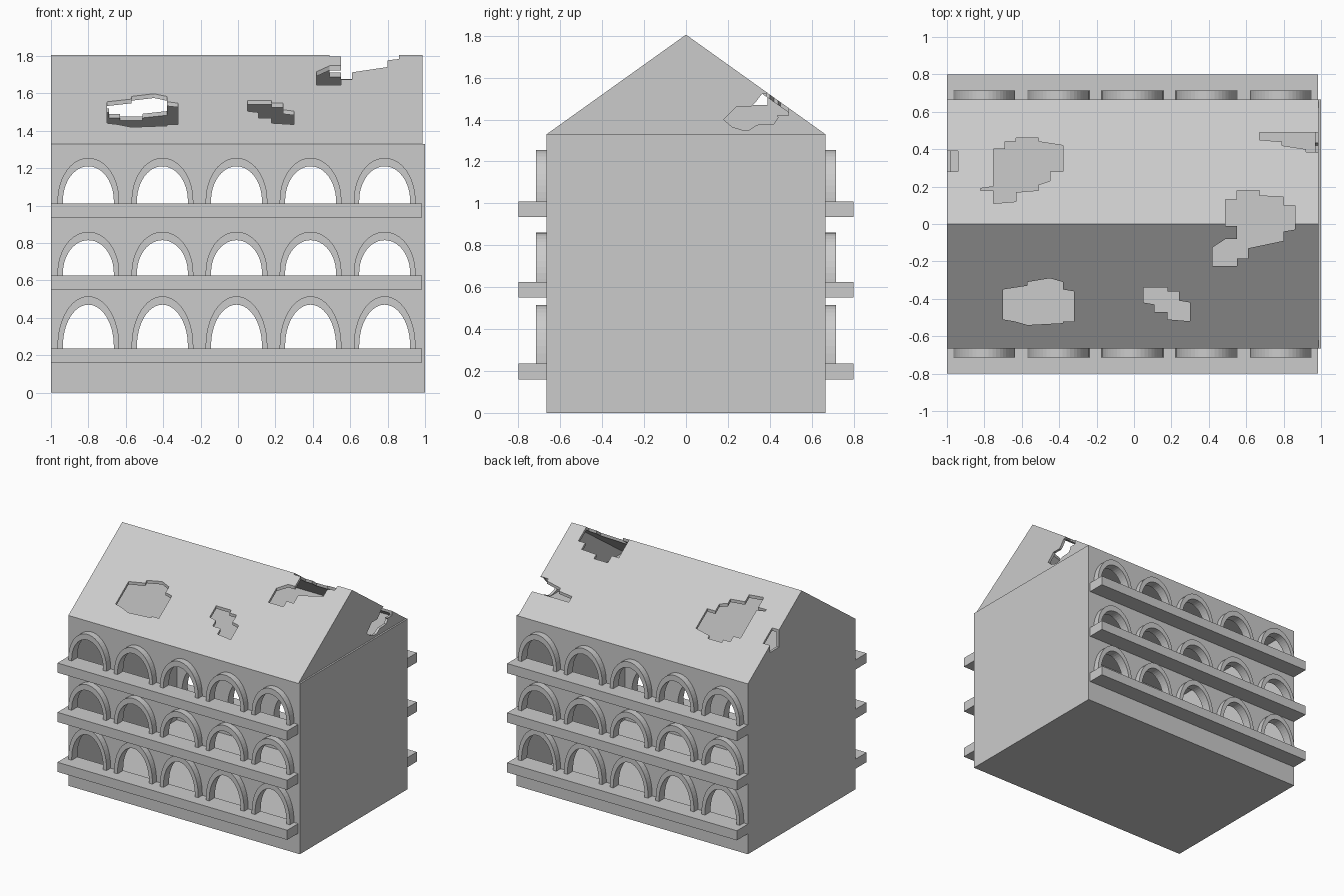
import bpy, bmesh
from math import cos, sin, pi

if "Cube" in bpy.data.objects:
    bpy.data.objects.remove(bpy.data.objects["Cube"])

HALF_Y, EAVE, APEX, T = 0.665, 1.33, 1.805, 0.02
ARCH_X = [-0.8 + 0.396 * i for i in range(5)]
# (sill height, outer arch top) per storey
STOREYS = [(0.235, 0.515), (0.625, 0.86), (1.01, 1.255)]


def prism(name, pts, axis, lo, hi):
    """Extrude a 2D outline along an axis between lo and hi."""
    put = {'x': lambda a, b, t: (t, a, b),
           'y': lambda a, b, t: (a, t, b),
           'z': lambda a, b, t: (a, b, t)}[axis]
    bm = bmesh.new()
    face = bm.faces.new([bm.verts.new(put(a, b, lo)) for a, b in pts])
    ext = bmesh.ops.extrude_face_region(bm, geom=[face], use_keep_orig=True)
    moved = [v for v in ext['geom'] if isinstance(v, bmesh.types.BMVert)]
    bmesh.ops.translate(bm, verts=moved, vec=put(0, 0, hi - lo))
    bmesh.ops.recalc_face_normals(bm, faces=bm.faces)
    mesh = bpy.data.meshes.new(name)
    bm.to_mesh(mesh)
    bm.free()
    ob = bpy.data.objects.new(name, mesh)
    bpy.context.collection.objects.link(ob)
    return ob


def rect(x0, x1, y0, y1):
    return [(x0, y0), (x1, y0), (x1, y1), (x0, y1)]


def cut(ob, cutter):
    """Subtract cutter from ob and remove the cutter."""
    cutter.hide_render = True
    mod = ob.modifiers.new("cut", 'BOOLEAN')
    mod.operation, mod.solver, mod.object = 'DIFFERENCE', 'EXACT', cutter
    bpy.context.view_layer.objects.active = ob
    bpy.ops.object.modifier_apply(modifier=mod.name)
    bpy.data.objects.remove(cutter)


def arch(x, base, top, r, leg=0.015, n=24):
    """Half-ellipse outline on short straight legs, from right to left."""
    curve = [(x + r * cos(pi * i / n), base + leg + (top - base - leg) * sin(pi * i / n))
             for i in range(n + 1)]
    return [(x + r, base)] + curve + [(x - r, base)]


# hollow wall box
walls = prism("walls", rect(-1, 1, -HALF_Y, HALF_Y), 'z', 0, EAVE)
cut(walls, prism("room", rect(-1 + T, 1 - T, -HALF_Y + T, HALF_Y - T), 'z', T, EAVE + 0.1))

for n, (sill, top) in enumerate(STOREYS, 1):
    for x in ARCH_X:
        # opening through front and back
        cut(walls, prism("opening", arch(x, sill, top - 0.045, 0.136), 'y', -1, 1))
        # raised arch surrounds
        ring = arch(x, sill, top, 0.165) + arch(x, sill, top - 0.045, 0.136)[::-1]
        for side, s in (("front", -1), ("back", 1)):
            prism(f"{side}_arch_{n}", ring, 'y', s * (HALF_Y - 0.005), s * 0.715)
    # ledges
    for side, s in (("front", -1), ("back", 1)):
        prism(f"{side}_ledge_{n}", rect(-1, 0.985, sill - 0.075, sill), 'y',
              s * (HALF_Y - 0.01), s * 0.8)

# hollow gable roof
roof = prism("roof", [(-HALF_Y, EAVE), (HALF_Y, EAVE), (0, APEX)], 'x', -1, 0.987)
cut(roof, prism("attic", [(-HALF_Y + 0.05, EAVE + 0.015), (HALF_Y - 0.05, EAVE + 0.015),
                          (0, APEX - 0.025)], 'x', -1 + T, 0.987 - T))

# broken patches, seen from above
front_left = [(-.70, -.51), (-.64, -.52), (-.57, -.54), (-.38, -.53), (-.38, -.52),
              (-.32, -.52), (-.32, -.36), (-.38, -.35), (-.38, -.31), (-.45, -.29),
              (-.57, -.31), (-.57, -.33), (-.70, -.35)]
front_right = [(.05, -.34), (.18, -.34), (.18, -.36), (.24, -.36), (.24, -.41), (.30, -.42),
               (.30, -.52), (.18, -.51), (.18, -.47), (.11, -.47), (.11, -.43), (.05, -.42)]
ridge = [(.42, -.225), (.55, -.225), (.55, -.185), (.61, -.185), (.61, -.13), (.68, -.115),
         (.80, -.09), (.80, -.04), (.86, -.03), (.86, .10), (.80, .10), (.80, .145),
         (.67, .15), (.67, .18), (.55, .18), (.55, .13), (.49, .13), (.49, -.01),
         (.55, -.01), (.55, -.08), (.49, -.08), (.42, -.125)]
back_left = [(-.75, .11), (-.63, .12), (-.63, .17), (-.51, .18), (-.51, .21), (-.45, .23),
             (-.45, .28), (-.38, .28), (-.38, .42), (-.51, .44), (-.51, .46), (-.63, .46),
             (-.63, .44), (-.69, .44), (-.69, .40), (-.75, .40), (-.75, .20), (-.82, .19),
             (-.82, .18), (-.75, .18)]
back_right = [(.67, .49), (1.1, .49), (1.1, .38), (.92, .385), (.92, .40), (.79, .42),
              (.79, .44), (.67, .45)]
for patch in (front_left, front_right, ridge, back_left, back_right):
    cut(roof, prism("hole", patch, 'z', 1.38 if patch is not back_right else 1.42, 2))

# broken corners of the two gable ends
cut(roof, prism("hole", rect(-1.1, -.94, .28, .39), 'z', 1.47, 2))
cut(roof, prism("hole", [(.18, 1.40), (.22, 1.365), (.27, 1.35), (.30, 1.35), (.34, 1.375),
                         (.42, 1.38), (.44, 1.41), (.42, 1.44), (.45, 1.46), (.40, 1.53),
                         (.36, 1.52), (.33, 1.48), (.31, 1.46), (.24, 1.46)], 'x', .94, 1.1))
